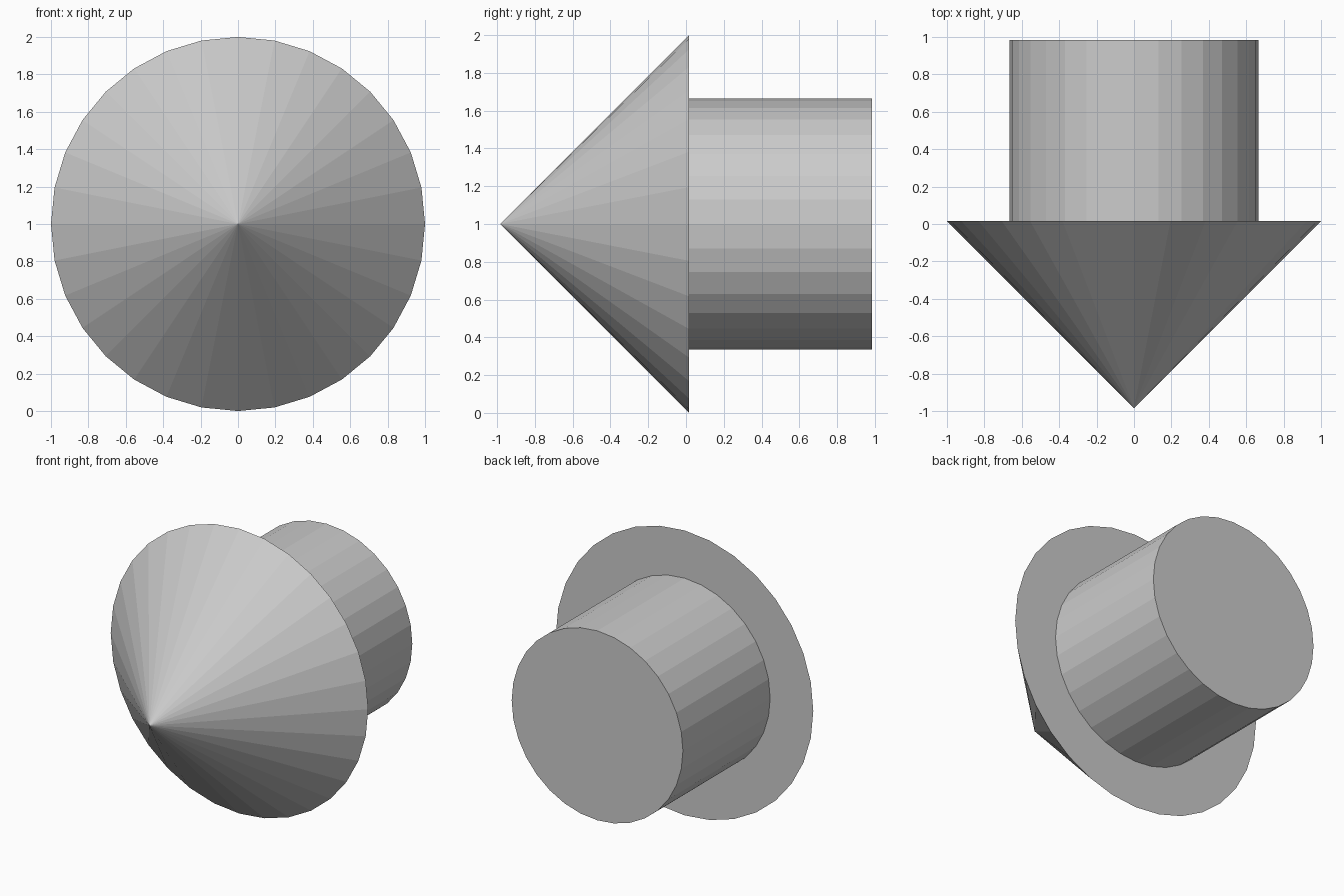
import bpy
from math import radians

cube = bpy.data.objects.get("Cube")
if cube:
    bpy.data.objects.remove(cube, do_unlink=True)

SIDES = 32
APEX_Y, JOIN_Y, BACK_Y = -0.984, 0.016, 0.984

grey = bpy.data.materials.new("plain_grey")
grey.use_nodes = True
colour = (0.6, 0.6, 0.6, 1)
grey.diffuse_color = colour
grey.node_tree.nodes["Principled BSDF"].inputs["Base Color"].default_value = colour


def round_part(name, front_y, back_y, front_radius, back_radius):
    """Flat-shaded round part lying along y, centred at z = 1."""
    bpy.ops.mesh.primitive_cone_add(
        vertices=SIDES, radius1=back_radius, radius2=front_radius,
        depth=back_y - front_y, location=(0, (front_y + back_y) / 2, 1),
        rotation=(radians(90), 0, 0))
    part = bpy.context.object
    part.name = name
    part.data.materials.append(grey)


# Pointed head facing the front
round_part("cone_head", APEX_Y, JOIN_Y, 0, 1)

# Narrower shaft behind it
round_part("cylinder_shaft", JOIN_Y, BACK_Y, 0.665, 0.665)
